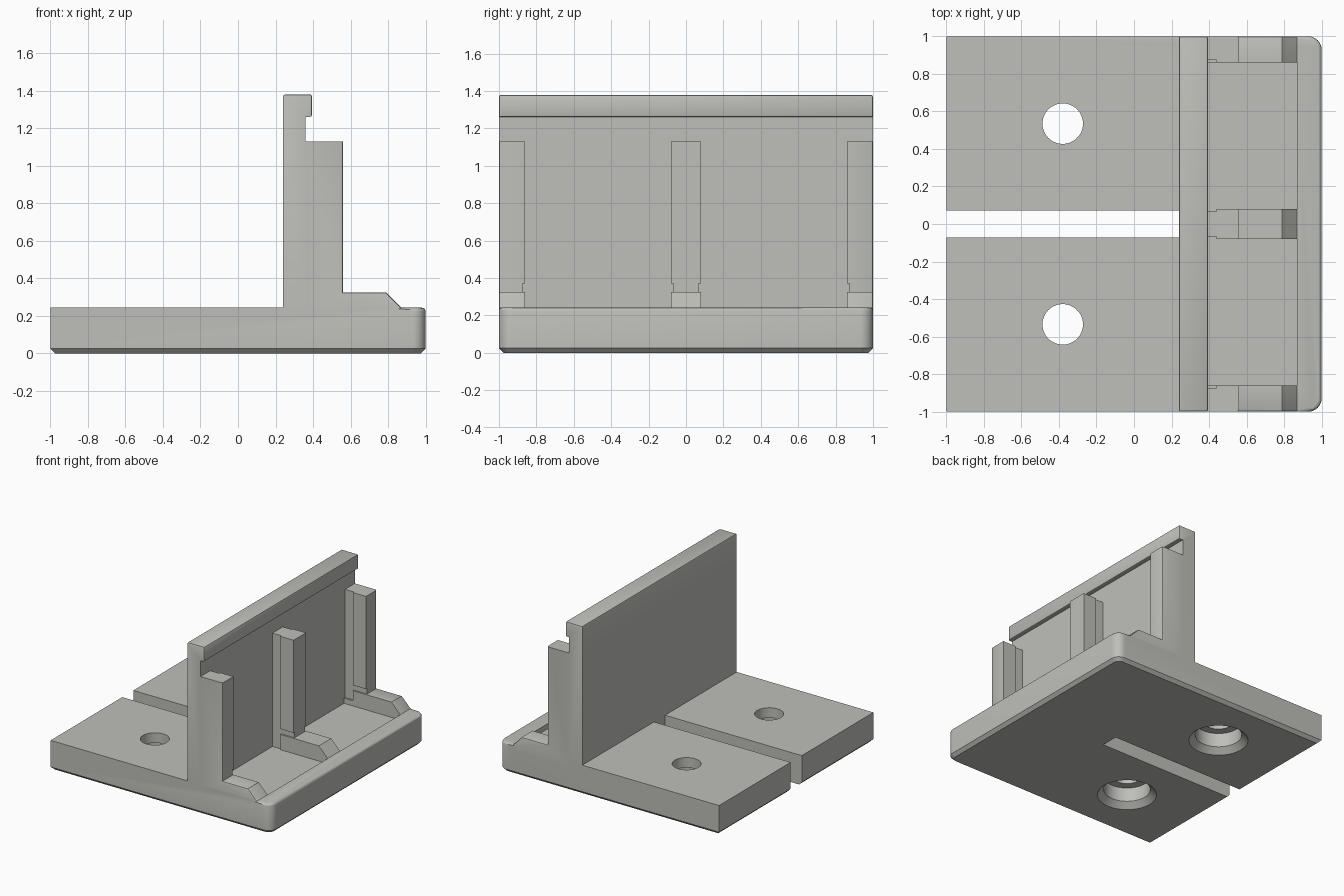
import bpy, bmesh, math
from mathutils import Matrix, Vector

if "Cube" in bpy.data.objects:
    bpy.data.objects.remove(bpy.data.objects["Cube"])

grey = bpy.data.materials.new("warm_grey")
grey.diffuse_color = (0.52, 0.52, 0.49, 1)
grey.use_nodes = True
grey.node_tree.nodes["Principled BSDF"].inputs["Base Color"].default_value = grey.diffuse_color

FLOOR, BASE_TOP = 0.20, 0.243


def make_object(name, bm):
    bmesh.ops.recalc_face_normals(bm, faces=bm.faces[:])
    mesh = bpy.data.meshes.new(name)
    bm.to_mesh(mesh)
    bm.free()
    obj = bpy.data.objects.new(name, mesh)
    bpy.context.collection.objects.link(obj)
    mesh.materials.append(grey)
    return obj


def extrude(points, offset):
    bm = bmesh.new()
    face = bm.faces.new([bm.verts.new(p) for p in points])
    ext = bmesh.ops.extrude_face_region(bm, geom=[face])
    moved = [g for g in ext["geom"] if isinstance(g, bmesh.types.BMVert)]
    bmesh.ops.translate(bm, vec=offset, verts=moved)
    bmesh.ops.recalc_face_normals(bm, faces=bm.faces[:])
    return bm


def bevel(bm, test, width, segments):
    """Bevel the edges whose two ends both pass the test."""
    edges = [e for e in bm.edges if all(test(v.co) for v in e.verts)]
    bmesh.ops.bevel(bm, geom=edges, offset=width, segments=segments,
                    profile=0.5, affect='EDGES', clamp_overlap=True)


def xz_prism(name, profile, y0, y1, test=None):
    bm = extrude([(x, y0, z) for x, z in profile], (0, y1 - y0, 0))
    if test:
        bevel(bm, test, 0.012, 2)
    return make_object(name, bm)


def smooth(obj):
    bpy.ops.object.select_all(action='DESELECT')
    obj.select_set(True)
    bpy.context.view_layer.objects.active = obj
    bpy.ops.object.shade_smooth_by_angle(angle=math.radians(30))


def cut(target, cutter):
    mod = target.modifiers.new("cut", 'BOOLEAN')
    mod.operation, mod.solver, mod.object = 'DIFFERENCE', 'EXACT', cutter
    bpy.context.view_layer.objects.active = target
    bpy.ops.object.modifier_apply(modifier=mod.name)
    bpy.data.objects.remove(cutter)


def cone_cutter(x, y, z0, z1, r0, r1):
    bm = bmesh.new()
    bmesh.ops.create_cone(bm, cap_ends=True, segments=48, radius1=r0, radius2=r1,
                          depth=z1 - z0,
                          matrix=Matrix.Translation((x, y, (z0 + z1) / 2)))
    obj = make_object("hole_cutter", bm)
    obj.hide_render = True
    return obj


# Base plate: rounded front corners, open slot at the back, chamfered underside
R, SLOT = 0.07, 0.072
arc = [(1 - R + R * math.sin(a), 1 - R + R * math.cos(a))
       for a in (math.pi / 2 * i / 8 for i in range(9))]
half = [(0.24, SLOT), (-1, SLOT), (-1, 1)] + arc
outline = half + [(x, -y) for x, y in reversed(half)]
bm = extrude([(x, y, 0) for x, y in outline], (0, 0, BASE_TOP))
bottom = [e for e in bm.edges if all(v.co.z < 0.001 for v in e.verts)
          and not all(abs(v.co.y) < 0.1 for v in e.verts)]
bmesh.ops.bevel(bm, geom=bottom, offset=0.025, segments=1, affect='EDGES')
bevel(bm, lambda c: c.z > BASE_TOP - 0.001 and c.x > 1 - R - 0.001, 0.02, 3)
base = make_object("base_plate", bm)

# Shallow tray between the wall and the front lip
bm = bmesh.new()
bmesh.ops.create_cube(bm, size=1)
bmesh.ops.scale(bm, vec=(0.51, 1.72, 0.2), verts=bm.verts[:])
bmesh.ops.translate(bm, vec=(0.615, 0, FLOOR + 0.1), verts=bm.verts[:])
cut(base, make_object("tray_cutter", bm))

# Screw holes, counterbored and chamfered from below
for y in (-0.535, 0.535):
    cut(base, cone_cutter(-0.38, y, -0.1, 0.4, 0.108, 0.108))
    cut(base, cone_cutter(-0.38, y, -0.1, 0.16, 0.175, 0.175))
    cut(base, cone_cutter(-0.38, y, -0.045, 0.045, 0.27, 0.175))
smooth(base)

# Upright wall with hooked top edge
wall = xz_prism("upright_wall",
                [(0.24, FLOOR), (0.36, FLOOR), (0.36, 1.26), (0.395, 1.26),
                 (0.395, 1.38), (0.24, 1.38)],
                -1, 1, lambda c: c.z > 1.25 and (c.z > 1.3 or c.x > 0.38))
smooth(wall)

# Ribs: a slim core with thicker cheeks on the column and the foot
CORE = [(0.36, FLOOR), (0.87, FLOOR), (0.87, BASE_TOP), (0.79, 0.325),
        (0.56, 0.325), (0.56, 1.13), (0.36, 1.13)]
COLUMN = [(0.44, 0.37), (0.56, 0.37), (0.56, 1.13), (0.44, 1.13)]
FOOT = [(0.44, FLOOR), (0.87, FLOOR), (0.87, BASE_TOP), (0.79, 0.325),
        (0.44, 0.325)]


def cheeks(name, y0, y1):
    xz_prism(name + "_column_cheek", COLUMN, y0, y1)
    xz_prism(name + "_foot_cheek", FOOT, y0, y1)


xz_prism("middle_rib", CORE, -0.067, 0.067)
for s, side in ((-1, "front"), (1, "back")):
    cheeks("middle_rib_" + side, s * 0.067, s * 0.08)
    rib = xz_prism(side + "_rib", CORE, s * 0.873, s * 1.0,
                   lambda c: abs(c.y) > 0.99 and c.x > 0.5 and c.z > FLOOR + 0.01)
    smooth(rib)
    cheeks(side + "_rib", s * 0.86, s * 0.873)
